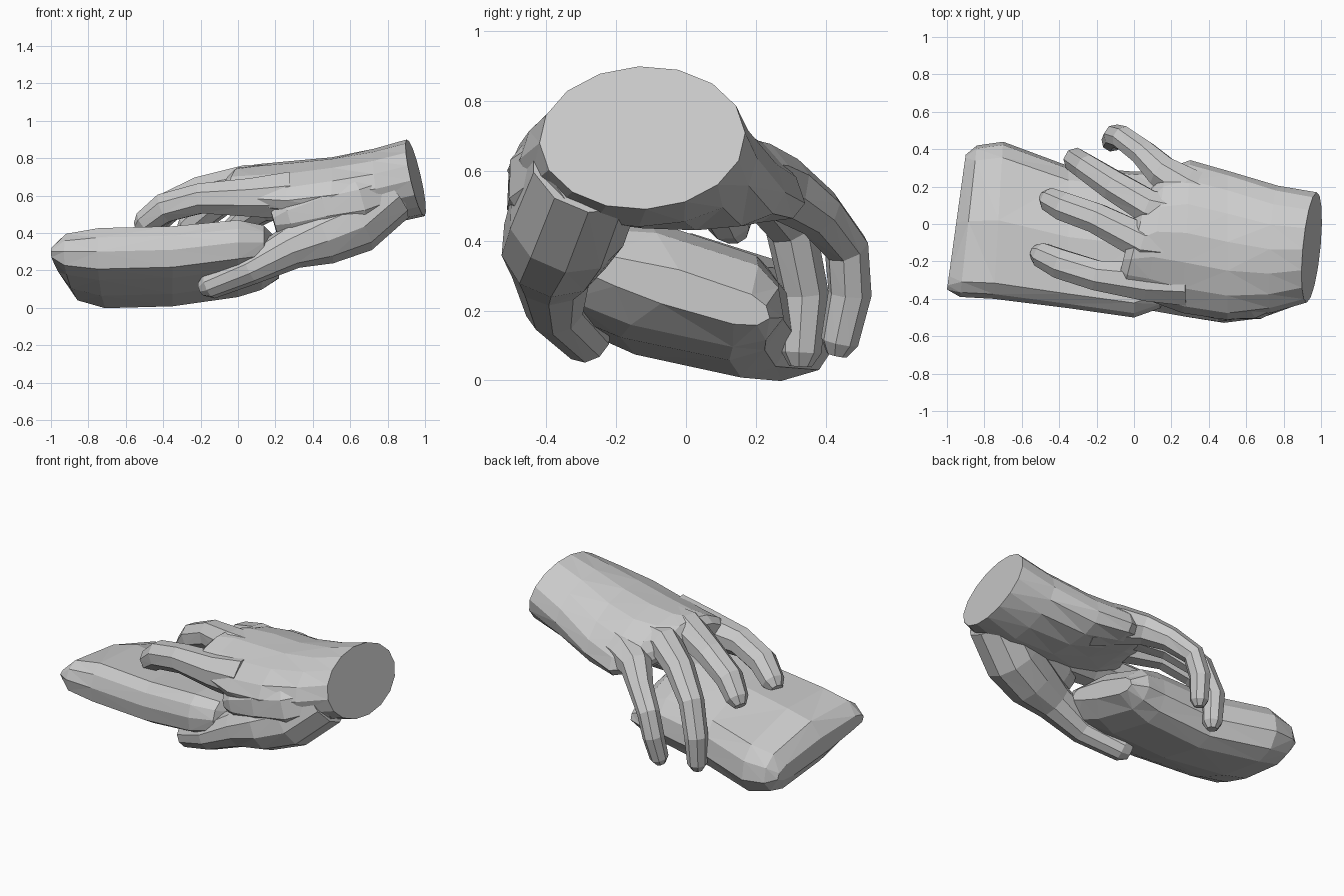
import bpy, bmesh
from math import sin, cos, tau
from mathutils import Vector


def loft(name, rings):
    """Closed flat-shaded skin through rings of equal point count."""
    bm = bmesh.new()
    vs = [[bm.verts.new(p) for p in r] for r in rings]
    n = len(vs[0])
    for a, b in zip(vs, vs[1:]):
        for i in range(n):
            j = (i + 1) % n
            bm.faces.new((a[i], a[j], b[j], b[i]))
    bm.faces.new(vs[0])
    bm.faces.new(vs[-1])
    bmesh.ops.recalc_face_normals(bm, faces=bm.faces)
    bmesh.ops.triangulate(bm, faces=[f for f in bm.faces if len(f.verts) == 4])
    me = bpy.data.meshes.new(name)
    bm.to_mesh(me)
    bm.free()
    ob = bpy.data.objects.new(name, me)
    bpy.context.collection.objects.link(ob)
    return ob


def tube(name, path, sides=8):
    """Tapered limb along (x, y, z, radius) points with a rounded tip."""
    pts = [Vector(p[:3]) for p in path]
    rad = [p[3] * 1.06 for p in path]
    d = (pts[-1] - pts[-2]).normalized()
    pts.append(pts[-1] + d * rad[-1] * 0.7)
    rad.append(rad[-1] * 0.55)
    side = Vector((0, 1, 0))
    rings = []
    for i, (p, r) in enumerate(zip(pts, rad)):
        t = (pts[min(i + 1, len(pts) - 1)] - pts[max(i - 1, 0)]).normalized()
        side = (side - t * side.dot(t)).normalized()
        up = t.cross(side)
        rings.append([p + r * (cos(a) * side + sin(a) * up)
                      for a in [(k + 0.5) * tau / sides for k in range(sides)]])
    return loft(name, rings)


# held slab: pillow-shaped, sagging underneath and tilted down to the back
profile = [(0, 0), (0.03, 0.08), (0.1, 0.14), (0.5, 0.19), (0.9, 0.14), (0.98, 0.07),
           (1, -0.04), (0.93, -0.14), (0.8, -0.19), (0.4, -0.18), (0.15, -0.13), (0.02, -0.09)]
stations = [  # x front, x back, y front, y back, lift, thickness
    (-1.0, -0.90, -0.35, 0.37, 0.00, 0.30),
    (-0.93, -0.84, -0.39, 0.42, 0.00, 0.78),
    (-0.75, -0.70, -0.40, 0.44, 0.00, 1.00),
    (-0.35, -0.35, -0.45, 0.31, 0.01, 1.00),
    (0.00, 0.00, -0.50, 0.28, 0.05, 0.95),
    (0.14, 0.12, -0.45, 0.28, 0.05, 0.75),
    (0.22, 0.22, -0.28, 0.24, 0.03, 0.30)]
loft("held_slab", [[(xf + (xb - xf) * v, yf + (yb - yf) * v, 0.30 - 0.14 * v + lift + s * dz)
                    for v, dz in profile] for xf, xb, yf, yb, lift, s in stations])

# wrist and back of the hand:
# x, y, z, half width, half thickness, roll, arch, x shift per y, x shift per z
sections = [
    (0.95, -0.125, 0.695, 0.295, 0.205, 0.05, 0.00, 0.10, -0.23),
    (0.75, -0.135, 0.645, 0.34, 0.205, 0.00, 0.01, 0.05, -0.12),
    (0.50, -0.11, 0.62, 0.40, 0.185, -0.08, 0.05, 0.00, 0.00),
    (0.28, -0.06, 0.63, 0.41, 0.155, -0.08, 0.09, 0.05, 0.00),
    (0.12, -0.05, 0.64, 0.35, 0.13, -0.07, 0.08, 0.15, 0.00),
    (0.01, -0.09, 0.655, 0.26, 0.10, -0.03, 0.06, 0.25, 0.00),
    (-0.04, -0.12, 0.65, 0.18, 0.06, -0.03, 0.05, 0.25, 0.00)]
rings = []
for x, y, z, w, h, roll, arch, skew, tilt in sections:
    ring = []
    for k in range(16):
        a = k * tau / 16
        u, v = w * cos(a), h * sin(a) - arch * cos(a) ** 2
        dy, dz = u * cos(roll) - v * sin(roll), u * sin(roll) + v * cos(roll)
        ring.append((x + skew * dy + tilt * dz, y + dy, z + dz))
    rings.append(ring)
hand = loft("hand", rings)

# fingers, thumb and the web of flesh between thumb and palm
digits = {
    "index_finger": [(0.28, -0.31, 0.60, 0.13), (0.07, -0.31, 0.59, 0.105), (-0.20, -0.275, 0.585, 0.082),
                     (-0.39, -0.215, 0.535, 0.08), (-0.495, -0.165, 0.455, 0.066)],
    "middle_finger": [(0.28, -0.12, 0.65, 0.12), (0.05, -0.10, 0.665, 0.10), (-0.20, 0.03, 0.62, 0.082),
                      (-0.37, 0.09, 0.54, 0.078), (-0.45, 0.13, 0.45, 0.064)],
    "ring_finger": [(0.28, 0.04, 0.63, 0.11), (0.08, 0.09, 0.64, 0.092), (-0.10, 0.20, 0.57, 0.082),
                    (-0.25, 0.30, 0.44, 0.07), (-0.31, 0.34, 0.25, 0.065), (-0.31, 0.33, 0.08, 0.055)],
    "little_finger": [(0.42, 0.12, 0.57, 0.13), (0.27, 0.20, 0.57, 0.11), (0.15, 0.28, 0.55, 0.088),
                      (0.05, 0.38, 0.48, 0.07), (-0.06, 0.46, 0.38, 0.062), (-0.10, 0.47, 0.25, 0.06),
                      (-0.12, 0.44, 0.11, 0.052)],
    "thumb": [(0.80, -0.28, 0.61, 0.16), (0.62, -0.34, 0.455, 0.165), (0.45, -0.375, 0.385, 0.15),
              (0.28, -0.385, 0.32, 0.11), (0.07, -0.375, 0.21, 0.082), (-0.15, -0.285, 0.12, 0.07)],
    "thumb_web": [(0.82, -0.25, 0.63, 0.16), (0.62, -0.335, 0.56, 0.175), (0.45, -0.355, 0.53, 0.155),
                  (0.27, -0.36, 0.48, 0.11)],
}
for name, path in digits.items():
    part = tube(name, path, 10 if "thumb" in name else 8)
    part.hide_render = True
    part.hide_set(True)
    mod = hand.modifiers.new("join_" + name, 'BOOLEAN')
    mod.operation = 'UNION'
    mod.solver = 'EXACT'
    mod.object = part
